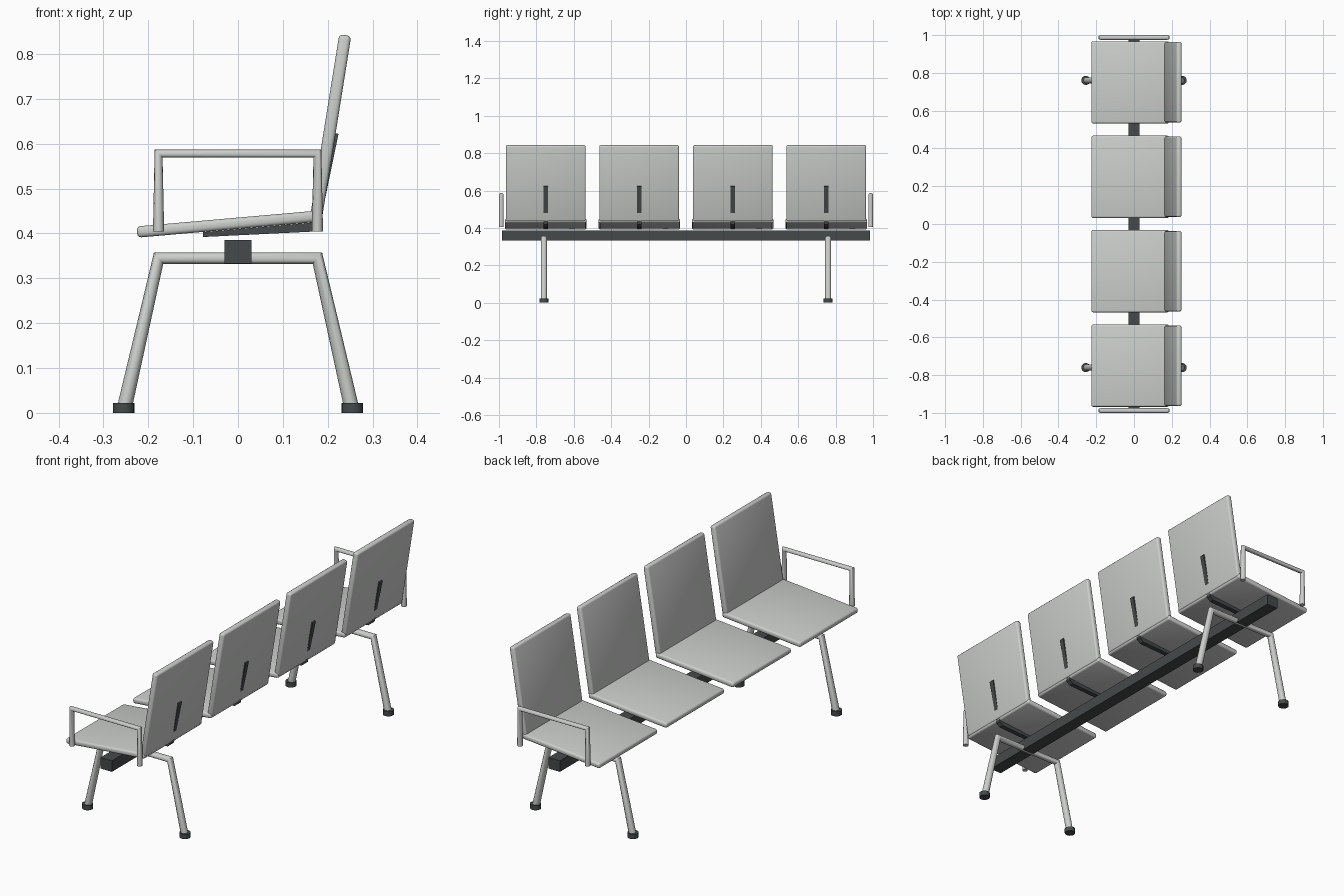
import bpy, bmesh, math
from mathutils import Matrix, Vector

cube = bpy.data.objects.get("Cube")
if cube:
    bpy.data.objects.remove(cube, do_unlink=True)


def material(name, rgb):
    m = bpy.data.materials.new(name)
    m.use_nodes = True
    m.diffuse_color = (*rgb, 1)
    m.node_tree.nodes["Principled BSDF"].inputs["Base Color"].default_value = (*rgb, 1)
    return m


LIGHT = material("light_grey", (0.60, 0.62, 0.60))
DARK = material("dark_grey", (0.06, 0.068, 0.07))


def finish(obj, mat, smooth=True):
    obj.data.materials.append(mat)
    bpy.ops.object.select_all(action="DESELECT")
    bpy.context.view_layer.objects.active = obj
    obj.select_set(True)
    if smooth:
        bpy.ops.object.shade_smooth_by_angle(angle=math.radians(40))
    return obj


def add_mesh(name, bm):
    bmesh.ops.recalc_face_normals(bm, faces=bm.faces)
    mesh = bpy.data.meshes.new(name)
    bm.to_mesh(mesh)
    bm.free()
    obj = bpy.data.objects.new(name, mesh)
    bpy.context.collection.objects.link(obj)
    return obj


def box(name, size, centre, mat, tilt=0, round_edge=0):
    """Box turned about the y axis, with optional rounded edges."""
    bm = bmesh.new()
    bmesh.ops.create_cube(bm, size=1)
    bmesh.ops.scale(bm, vec=size, verts=bm.verts)
    if round_edge:
        bmesh.ops.bevel(bm, geom=bm.edges[:], offset=round_edge, segments=3,
                        profile=0.5, affect="EDGES")
    bmesh.ops.transform(bm, verts=bm.verts,
                        matrix=Matrix.Translation(centre) @ Matrix.Rotation(tilt, 4, "Y"))
    return finish(add_mesh(name, bm), mat, bool(round_edge))


def tube(name, half_path, y, radius, mat):
    """Round tube along a path in the xz plane, mirrored in x."""
    path = [(-x, z) for x, z in half_path] + half_path[::-1]
    curve = bpy.data.curves.new(name, "CURVE")
    curve.dimensions = "3D"
    curve.bevel_depth = radius
    curve.bevel_resolution = 4
    curve.use_fill_caps = True
    spline = curve.splines.new("POLY")
    spline.points.add(len(path) - 1)
    for point, (x, z) in zip(spline.points, path):
        point.co = (x, y, z, 1)
    obj = bpy.data.objects.new(name, curve)
    bpy.context.collection.objects.link(obj)
    bpy.ops.object.select_all(action="DESELECT")
    bpy.context.view_layer.objects.active = obj
    obj.select_set(True)
    bpy.ops.object.convert(target="MESH")
    return finish(bpy.context.view_layer.objects.active, mat)


def plate(name, profile, y, width, mat):
    """Profile in the xz plane, extruded along y."""
    bm = bmesh.new()
    face = bm.faces.new([bm.verts.new((x, y - width / 2, z)) for x, z in profile])
    ext = bmesh.ops.extrude_face_region(bm, geom=[face])
    verts = [g for g in ext["geom"] if isinstance(g, bmesh.types.BMVert)]
    bmesh.ops.translate(bm, verts=verts, vec=(0, width, 0))
    return finish(add_mesh(name, bm), mat, False)


# Long support beam
box("support_beam", (0.06, 1.97, 0.052), (0, 0, 0.359), DARK)

# Four seats, each with a backrest and a bent bracket
bottom, top = Vector((0.174, 0, 0.436)), Vector((0.239, 0, 0.842))
lean = math.atan2(top.x - bottom.x, top.z - bottom.z)
bracket = [(-0.078, 0.392), (0.165, 0.404), (0.182, 0.418), (0.224, 0.622),
           (0.214, 0.624), (0.172, 0.432), (0.162, 0.424), (-0.078, 0.403)]
for i in range(4):
    y = -0.75 + 0.5 * i
    box(f"seat_{i + 1}", (0.412, 0.435, 0.025), (-0.02, y, 0.421), LIGHT,
        math.radians(-5), 0.009)
    mid = (bottom + top) / 2
    box(f"backrest_{i + 1}", (0.027, 0.427, (top - bottom).length),
        (mid.x, y, mid.z), LIGHT, lean, 0.009)
    plate(f"bracket_{i + 1}", bracket, y, 0.023, DARK)

# Leg frames, rubber feet and armrests at both ends
for side, s in (("left", 1), ("right", -1)):
    tube(f"leg_frame_{side}", [(0.253, 0.012), (0.177, 0.345)], s * 0.76, 0.0165, LIGHT)
    tube(f"armrest_{side}", [(0.177, 0.404), (0.177, 0.578)], s * 0.9875, 0.0125, LIGHT)
    for end, x in (("front", -0.255), ("rear", 0.255)):
        bm = bmesh.new()
        bmesh.ops.create_cone(bm, cap_ends=True, segments=20, radius1=0.024,
                              radius2=0.024, depth=0.022,
                              matrix=Matrix.Translation((x, s * 0.76, 0.011)))
        finish(add_mesh(f"foot_{end}_{side}", bm), DARK)
